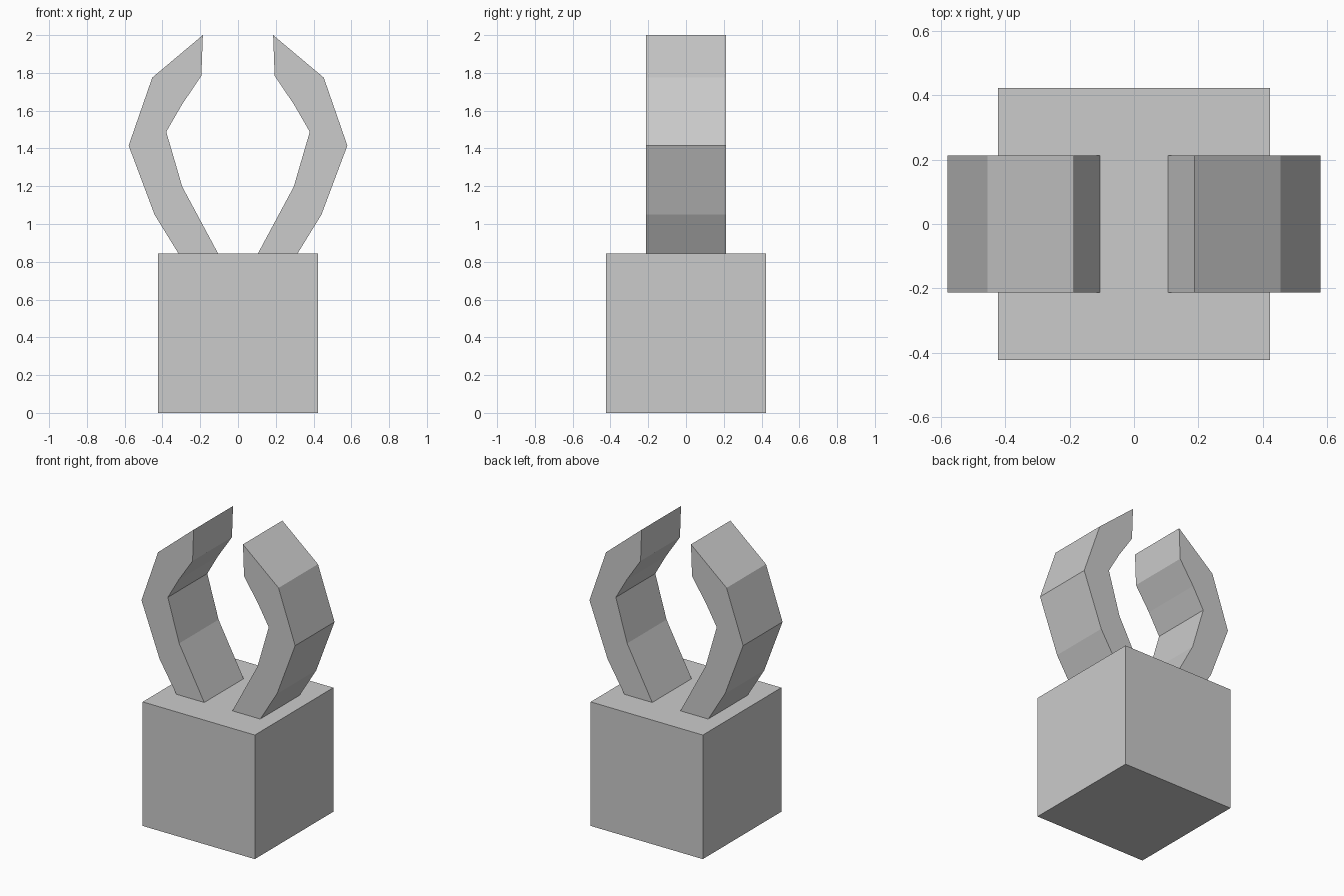
import bpy
import bmesh

cube = bpy.data.objects.get("Cube")
if cube:
    bpy.data.objects.remove(cube, do_unlink=True)

grey = bpy.data.materials.new("light_grey")
grey.use_nodes = True
colour = (0.6, 0.6, 0.6, 1)
grey.diffuse_color = colour
grey.node_tree.nodes["Principled BSDF"].inputs["Base Color"].default_value = colour

BASE = 0.845        # edge length of the cubic base
HALF_DEPTH = 0.212  # half depth of each claw


def extrude_profile(name, points, half_depth):
    """Solid from an x-z outline, extruded along y."""
    bm = bmesh.new()
    face = bm.faces.new([bm.verts.new((x, -half_depth, z)) for x, z in points])
    result = bmesh.ops.extrude_face_region(bm, geom=[face])
    verts = [v for v in result["geom"] if isinstance(v, bmesh.types.BMVert)]
    bmesh.ops.translate(bm, verts=verts, vec=(0, 2 * half_depth, 0))
    bmesh.ops.recalc_face_normals(bm, faces=bm.faces)
    mesh = bpy.data.meshes.new(name)
    bm.to_mesh(mesh)
    bm.free()
    mesh.materials.append(grey)
    obj = bpy.data.objects.new(name, mesh)
    bpy.context.collection.objects.link(obj)
    return obj


# Cubic base
h = BASE / 2
extrude_profile("base_block", [(-h, 0), (h, 0), (h, BASE), (-h, BASE)], h)

# Curved claws: inner edge upward, then outer edge downward
inner = [(0.106, BASE), (0.295, 1.197), (0.38, 1.488), (0.298, 1.63), (0.194, 1.785)]
outer = [(0.186, 2.0), (0.454, 1.775), (0.579, 1.415), (0.442, 1.05), (0.316, BASE)]
for name, side in (("left_claw", 1), ("right_claw", -1)):
    extrude_profile(name, [(side * x, z) for x, z in inner + outer], HALF_DEPTH)
